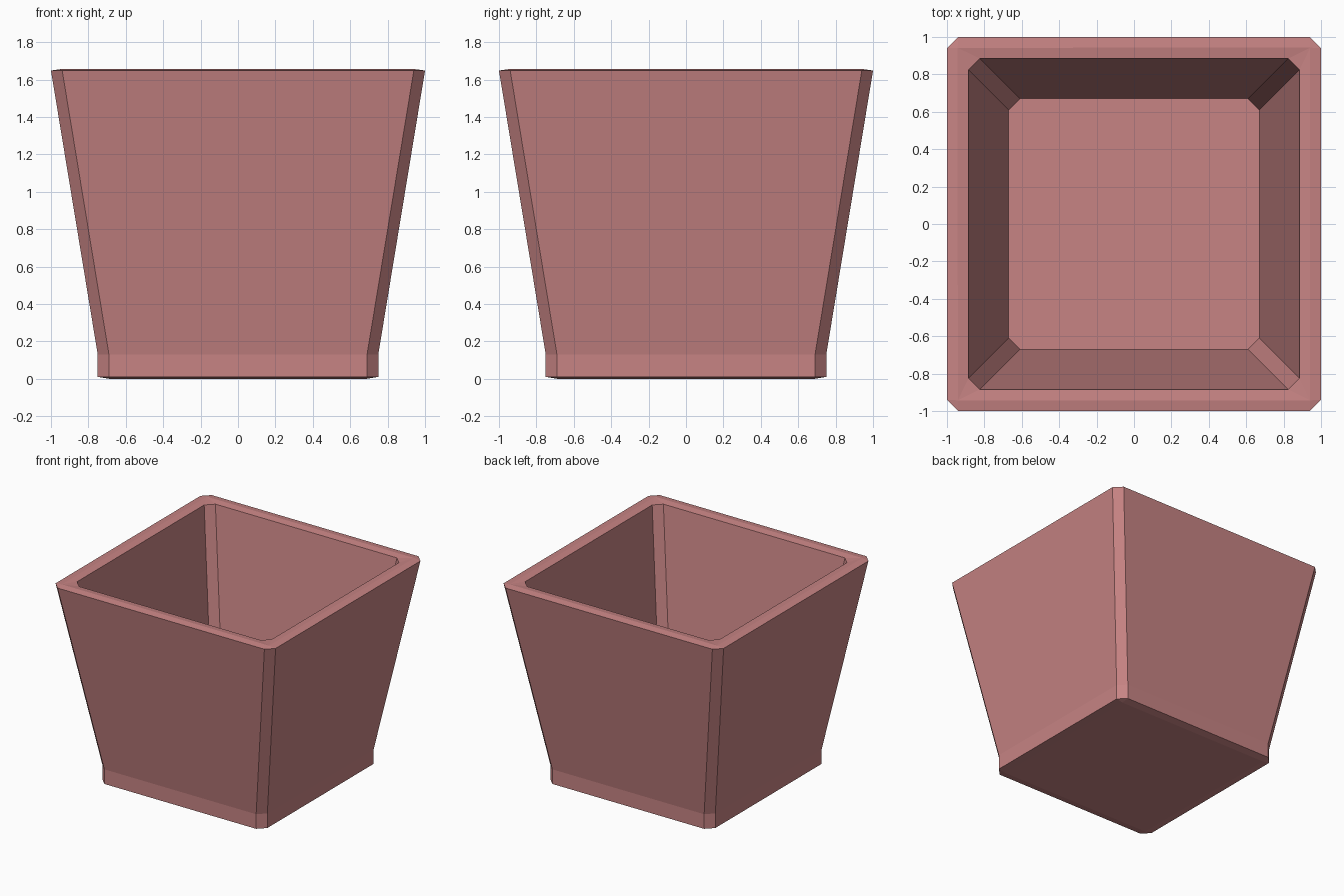
import bpy, bmesh

if "Cube" in bpy.data.objects:
    bpy.data.objects.remove(bpy.data.objects["Cube"])

# Each ring: half width, height, corner chamfer (outside up, over the rim, down inside)
C = 0.06
RINGS = [
    (0.69, 0.0, 0.001),    # underside
    (0.75, 0.01, C),       # foot bottom
    (0.75, 0.13, C),       # foot top
    (1.00, 1.648, C),      # outer rim edge
    (0.943, 1.656, 0.001), # rim crest
    (0.885, 1.648, C),     # inner rim edge
    (0.67, 0.20, C),       # inside floor
]


def ring(bm, h, z, c):
    k = h - c
    pts = [(k, -h), (h, -k), (h, k), (k, h), (-k, h), (-h, k), (-h, -k), (-k, -h)]
    return [bm.verts.new((x, y, z)) for x, y in pts]


bm = bmesh.new()
loops = [ring(bm, *r) for r in RINGS]
for a, b in zip(loops, loops[1:]):
    for i in range(8):
        j = (i + 1) % 8
        bm.faces.new((a[i], a[j], b[j], b[i]))

# Close underside and inside floor
bm.faces.new(loops[0][::-1])
bm.faces.new(loops[-1])
bmesh.ops.remove_doubles(bm, verts=bm.verts, dist=0.003)
bmesh.ops.recalc_face_normals(bm, faces=bm.faces)

mesh = bpy.data.meshes.new("planter_pot")
bm.to_mesh(mesh)
bm.free()
pot = bpy.data.objects.new("planter_pot", mesh)
bpy.context.collection.objects.link(pot)

# Terracotta pink
mat = bpy.data.materials.new("terracotta")
mat.diffuse_color = (0.57, 0.23, 0.23, 1)
mat.use_nodes = True
mat.node_tree.nodes["Principled BSDF"].inputs["Base Color"].default_value = mat.diffuse_color
mesh.materials.append(mat)
